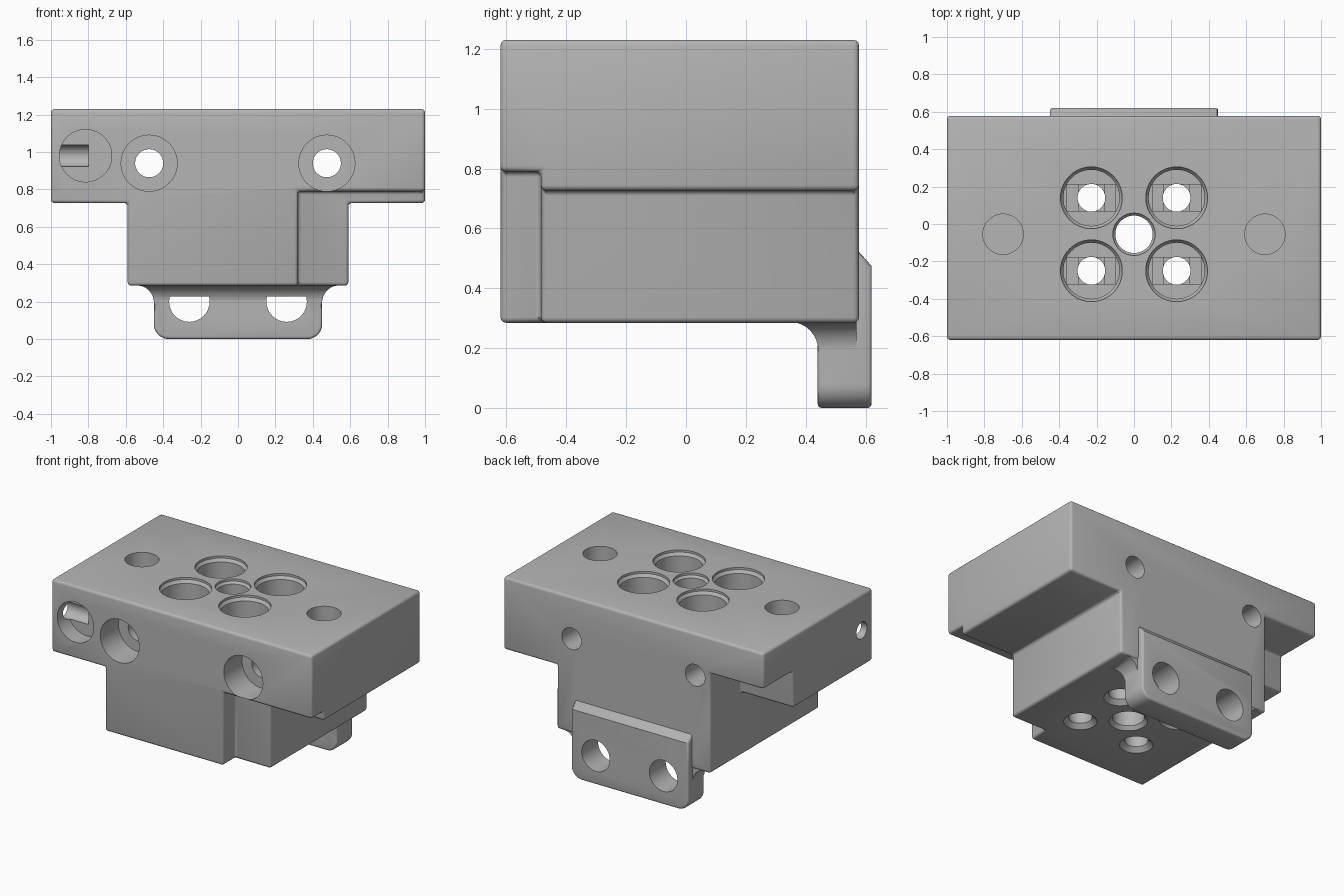
import bpy
import bmesh
from math import sin, cos, pi, radians

cube = bpy.data.objects.get("Cube")
if cube:
    bpy.data.objects.remove(cube, do_unlink=True)

grey = bpy.data.materials.new("plain grey")
grey.use_nodes = True
grey.diffuse_color = (0.46, 0.46, 0.46, 1)
grey.node_tree.nodes["Principled BSDF"].inputs["Base Color"].default_value = grey.diffuse_color


def loft(name, rings):
    """Closed solid through a list of rings with equal point counts."""
    bm = bmesh.new()
    loops = [[bm.verts.new(p) for p in ring] for ring in rings]
    for a, b in zip(loops, loops[1:]):
        for i in range(len(a)):
            j = (i + 1) % len(a)
            bm.faces.new((a[i], a[j], b[j], b[i]))
    bm.faces.new(loops[0][::-1])
    bm.faces.new(loops[-1])
    bmesh.ops.recalc_face_normals(bm, faces=bm.faces)
    mesh = bpy.data.meshes.new(name)
    bm.to_mesh(mesh)
    bm.free()
    mesh.materials.append(grey)
    obj = bpy.data.objects.new(name, mesh)
    bpy.context.collection.objects.link(obj)
    return obj


def box(name, x0, x1, y0, y1, z0, z1):
    return loft(name, [[(x0, y0, z), (x1, y0, z), (x1, y1, z), (x0, y1, z)] for z in (z0, z1)])


def bore(axis, u, v, steps):
    """Turned cutter along an axis; steps are (position, radius)."""
    rings = []
    for t, r in steps:
        ring = []
        for i in range(48):
            a, b = u + r * cos(i * pi / 24), v + r * sin(i * pi / 24)
            ring.append({"x": (t, a, b), "y": (a, t, b), "z": (a, b, t)}[axis])
        rings.append(ring)
    return loft("bore_cutter", rings)


def apply(obj, mod):
    bpy.context.view_layer.objects.active = obj
    bpy.ops.object.modifier_apply(modifier=mod.name)


def combine(obj, other, operation="DIFFERENCE"):
    mod = obj.modifiers.new("combine", "BOOLEAN")
    mod.operation, mod.solver, mod.object = operation, "EXACT", other
    apply(obj, mod)
    bpy.data.objects.remove(other, do_unlink=True)


def soften(obj, width):
    mod = obj.modifiers.new("soften", "BEVEL")
    mod.width, mod.segments = width, 3
    mod.limit_method, mod.angle_limit = "ANGLE", radians(50)
    apply(obj, mod)


# T-shaped body with a step at the front and a pocket at the back
FRONT, BACK, BASE, SHELF, TOP = -0.62, 0.578, 0.285, 0.727, 1.23
half = [(0.59, BASE), (0.59, SHELF), (1, SHELF), (1, TOP)]
outline = half + [(-x, z) for x, z in reversed(half)]
body = loft("mount_body", [[(x, y, z) for x, z in outline] for y in (FRONT, BACK)])
combine(body, box("front_step_cutter", 0.32, 1.2, -0.8, -0.485, 0.1, 0.79))
combine(body, box("back_pocket_cutter", -1.2, -0.59, 0.25, 0.8, 0.6, 0.98))
soften(body, 0.018)

# Hanging plate: chamfered side profile trimmed to rounded lower corners
side = [(0.44, 0), (0.62, 0), (0.62, 0.475), (0.575, 0.525), (0.44, 0.525)]
plate = loft("hanging_plate", [[(x, y, z) for y, z in side] for x in (-0.45, 0.45)])
R = 0.08
corner = [(0.45 - R + R * sin(a), R - R * cos(a)) for a in [i * pi / 20 for i in range(11)]]
shape = corner + [(0.45, 0.7), (-0.45, 0.7)] + [(-x, z) for x, z in reversed(corner)]
combine(plate, loft("trim", [[(x, y, z) for x, z in shape] for y in (0.3, 0.8)]), "INTERSECT")
soften(plate, 0.014)

# Flared root where the plate meets the underside
rings = []
for i in range(9):
    a = i * pi / 16
    d, z = 0.088 * (1 - cos(a)), 0.19 + 0.096 * sin(a)
    w, y = 0.449 + d, 0.442 - d
    rings.append([(-w, y, z), (w, y, z), (w, 0.57, z), (-w, 0.57, z)])
rings.append([(x, y, 0.32) for x, y, z in rings[-1]])
combine(body, loft("plate_root", rings), "UNION")
combine(body, plate, "UNION")

# Mirrored holes: front bolts, top dowels, plate bolts, four deep bolt wells
FLOOR = 0.6
for s in (-1, 1):
    combine(body, bore("y", s * 0.475, 0.94, [(-0.8, 0.15), (-0.42, 0.15), (-0.42, 0.075), (0.8, 0.075)]))
    combine(body, bore("z", s * 0.7, -0.055, [(1.0, 0.108), (1.4, 0.108)]))
    combine(body, bore("y", s * 0.26, 0.2, [(0.435, 0.108), (0.8, 0.108)]))
    for y in (0.14, -0.25):
        x = s * 0.228
        combine(body, bore("z", x, y, [(0.26, 0.13), (0.315, 0.074), (FLOOR, 0.074), (FLOOR, 0.15),
                                       (1.195, 0.15), (1.215, 0.165), (1.4, 0.165)]))
        # Stepped slot in the floor of each well
        combine(body, box("slot_cutter", x - 0.13, x + 0.13, y - 0.07, y + 0.07, FLOOR - 0.02, FLOOR + 0.05))
        combine(body, box("square_cutter", x - 0.07, x + 0.07, y - 0.07, y + 0.07, FLOOR - 0.04, FLOOR + 0.05))

# Central through hole, flared at both ends
combine(body, bore("z", 0, -0.055, [(0.26, 0.14), (0.31, 0.1), (1.2, 0.1), (1.215, 0.113), (1.4, 0.113)]))

# Shallow front socket meeting a side hole
combine(body, bore("y", -0.815, 0.98, [(-0.8, 0.14), (-0.5, 0.14)]))
combine(body, bore("x", -0.5, 0.98, [(-1.2, 0.058), (-0.8, 0.058)]))

bpy.ops.object.select_all(action="DESELECT")
body.select_set(True)
bpy.context.view_layer.objects.active = body
bpy.ops.object.shade_smooth_by_angle(angle=radians(32))
